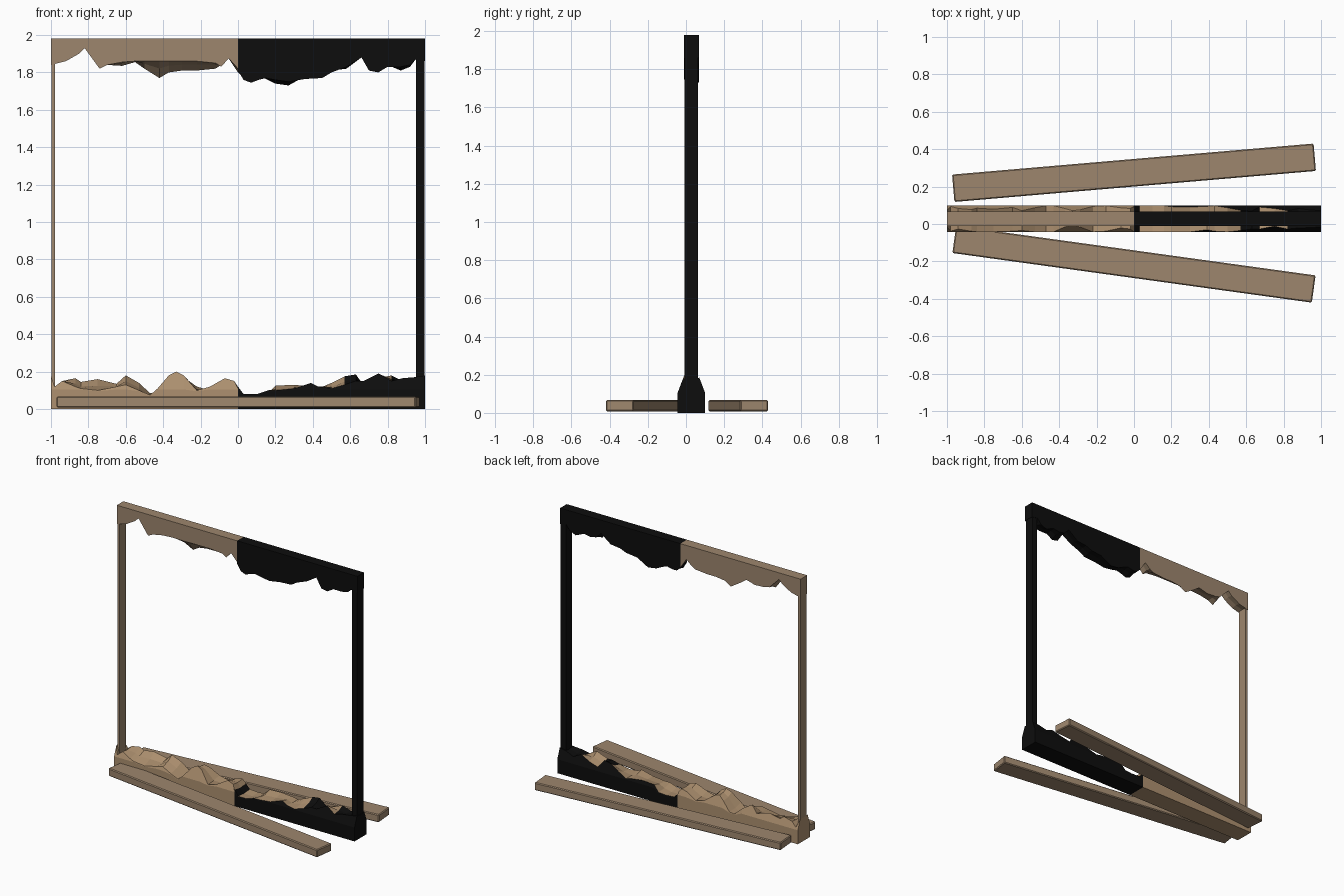
import bpy, bmesh, math
from mathutils import Matrix

if "Cube" in bpy.data.objects:
    bpy.data.objects.remove(bpy.data.objects["Cube"])

YC = 0.028  # frame centre line in y


def mat(name, rgb):
    m = bpy.data.materials.new(name)
    m.diffuse_color = (*rgb, 1)
    m.use_nodes = True
    m.node_tree.nodes["Principled BSDF"].inputs["Base Color"].default_value = m.diffuse_color
    return m


WOOD = mat("wood", (0.34, 0.24, 0.155))
RAW = mat("raw_wood", (0.42, 0.28, 0.16))
CHAR = mat("charred_wood", (0.004, 0.004, 0.004))


def finish(name, bm, mats):
    bmesh.ops.recalc_face_normals(bm, faces=bm.faces)
    me = bpy.data.meshes.new(name)
    bm.to_mesh(me)
    bm.free()
    for m in mats:
        me.materials.append(m)
    ob = bpy.data.objects.new(name, me)
    bpy.context.collection.objects.link(ob)
    return ob


def box(name, lo, hi, m, bevel=0.0, rot=0.0, loc=(0, 0, 0)):
    bm = bmesh.new()
    bmesh.ops.create_cube(bm, size=1)
    size = [b - a for a, b in zip(lo, hi)]
    mid = [(a + b) / 2 for a, b in zip(lo, hi)]
    bm.transform(Matrix.Translation(mid) @ Matrix.Diagonal((*size, 1)))
    ob = finish(name, bm, [m])
    ob.location = loc
    ob.rotation_euler.z = rot
    if bevel:
        b = ob.modifiers.new("bevel", 'BEVEL')
        b.width, b.segments = bevel, 1
    return ob


def loft(name, stations, section, mats, top=(), raw=lambda x: False):
    """Skin cross-sections along x; strips listed in top take material 1 where raw(x)."""
    bm = bmesh.new()
    rings = [[bm.verts.new((x, YC + y, z)) for y, z in section(f, b)] for x, f, b in stations]
    n = len(rings[0])
    for r, s, st, nx in zip(rings, rings[1:], stations, stations[1:]):
        for i in range(n):
            j = (i + 1) % n
            fc = bm.faces.new((r[i], r[j], s[j], s[i]))
            if i in top and raw((st[0] + nx[0]) / 2):
                fc.material_index = 1
    bm.faces.new(rings[0])
    bm.faces.new(rings[-1])
    return finish(name, bm, mats)


def sill_section(f, b):
    def edge(h):
        s = min(h - 0.005, 0.105)
        return s, 0.072 - (h - s) * 0.38
    sf, wf = edge(f)
    sb, wb = edge(b)
    return [(-0.072, 0), (-0.072, sf), (-wf, f), (0, (f + b) / 2 - 0.006),
            (wb, b), (0.072, sb), (0.072, 0)]


def lintel_section(f, b):
    w = 0.039
    return [(-w, 1.98), (-w, f), (0, (f + b) / 2 + 0.006), (w, b), (w, 1.98)]


# Broken sill: x, front height, back height
sill_left = [
    (-1, .18, .18), (-.98, .12, .12), (-.94, .15, .15), (-.87, .12, .165), (-.84, .11, .145),
    (-.75, .10, .16), (-.65, .12, .135), (-.6, .13, .18), (-.53, .10, .14), (-.47, .075, .085),
    (-.43, .11, .09), (-.37, .18, .15), (-.33, .20, .18), (-.29, .18, .17), (-.22, .10, .12),
    (-.15, .12, .10), (-.07, .165, .14), (-.02, .15, .15), (0, .11, .12)]
sill_right = [
    (0, .12, .11), (.03, .08, .08), (.1, .08, .075), (.16, .10, .08), (.2, .10, .125),
    (.3, .11, .13), (.39, .14, .12), (.43, .12, .11), (.5, .11, .14), (.57, .13, .175),
    (.63, .15, .185), (.67, .15, .13), (.75, .19, .15), (.82, .15, .18), (.88, .165, .15),
    (.94, .17, .17), (1, .18, .18)]
loft("sill_left", sill_left, sill_section, [RAW])
loft("sill_right_charred", sill_right, sill_section, [CHAR, RAW], top=(2, 3),
     raw=lambda x: .04 < x < .57 or .68 < x < .84)

# Broken lintel: x, front lower edge, back lower edge
lintel_left = [
    (-1, 1.84, 1.84), (-.92, 1.86, 1.86), (-.85, 1.90, 1.90), (-.82, 1.93, 1.93),
    (-.74, 1.82, 1.85), (-.7, 1.84, 1.84), (-.62, 1.855, 1.835), (-.55, 1.86, 1.855),
    (-.5, 1.86, 1.82), (-.42, 1.86, 1.77), (-.37, 1.86, 1.80), (-.3, 1.86, 1.81),
    (-.22, 1.86, 1.81), (-.12, 1.85, 1.82), (-.09, 1.83, 1.84), (-.05, 1.875, 1.875),
    (0, 1.82, 1.80)]
lintel_right = [
    (0, 1.81, 1.80), (.03, 1.76, 1.77), (.07, 1.745, 1.77), (.11, 1.76, 1.78),
    (.15, 1.77, 1.765), (.2, 1.76, 1.74), (.27, 1.75, 1.73), (.36, 1.765, 1.78),
    (.45, 1.77, 1.79), (.5, 1.80, 1.81), (.58, 1.83, 1.82), (.66, 1.88, 1.88),
    (.7, 1.81, 1.84), (.75, 1.80, 1.83), (.8, 1.83, 1.84), (.87, 1.83, 1.81),
    (.92, 1.84, 1.83), (.95, 1.87, 1.87), (1, 1.86, 1.86)]
loft("lintel_left", lintel_left, lintel_section, [WOOD])
loft("lintel_right_charred", lintel_right, lintel_section, [CHAR])

# Side posts
box("post_left", (-.998, YC - .036, .10), (-.978, YC + .036, 1.86), WOOD)
box("post_right_charred", (.952, YC - .036, .12), (.997, YC + .036, 1.88), CHAR)

# Loose floor planks
for name, y, ang in (("plank_back", .274, math.atan2(.165, 1.925)),
                     ("plank_front", -.215, math.atan2(-.265, 1.92))):
    box(name, (-.97, -.0735, .008), (.97, .0735, .067), WOOD, bevel=.006, rot=ang,
        loc=(0, y, 0))
